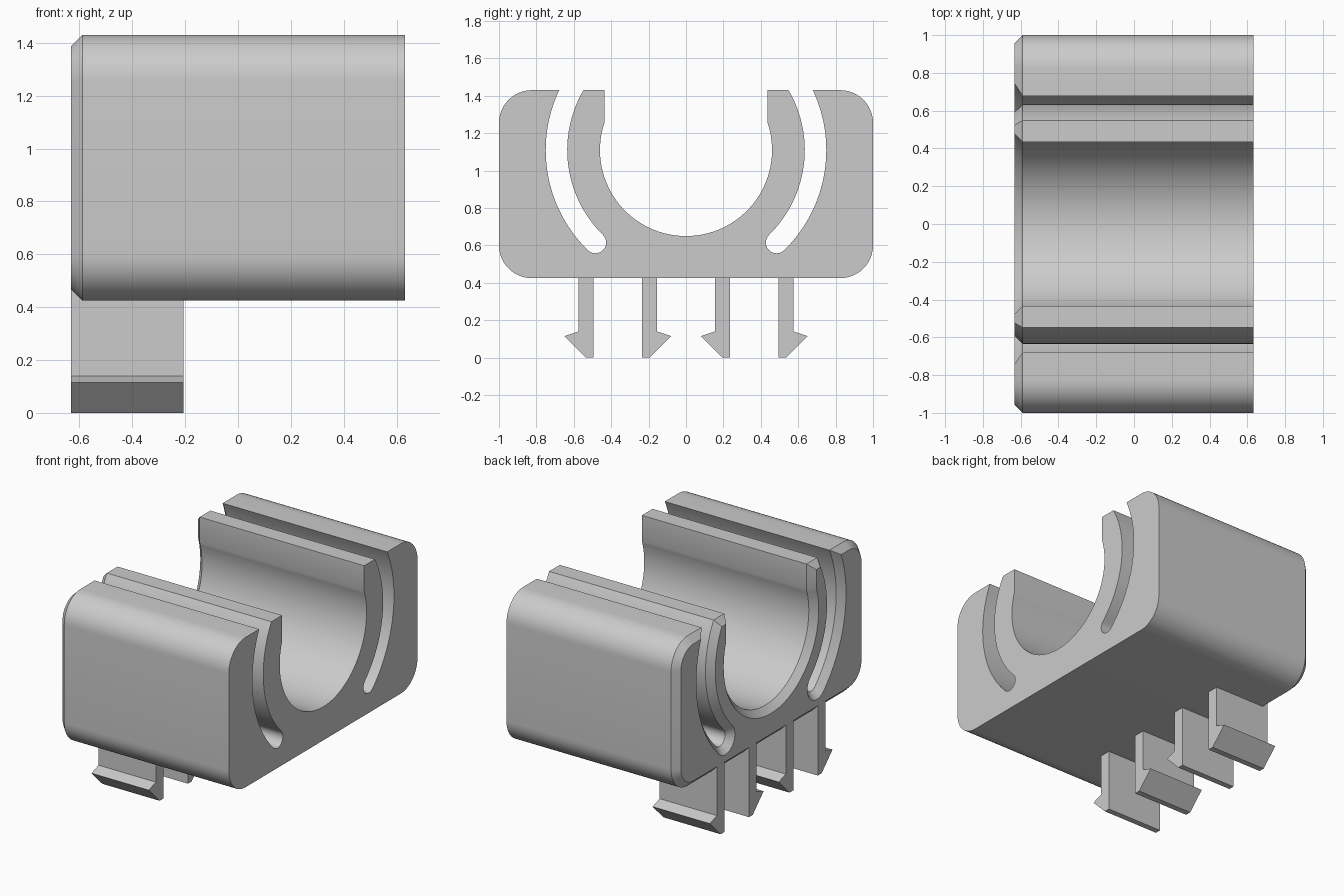
import bpy, bmesh
from math import sin, cos, asin, acos, pi, radians

if "Cube" in bpy.data.objects:
    bpy.data.objects.remove(bpy.data.objects["Cube"], do_unlink=True)

HALF = 0.632          # half length along x
CHAMFER = 0.043
AXIS_Z = 1.11         # centre of bore and slots

grey = bpy.data.materials.new("plain grey")
grey.use_nodes = True
grey.diffuse_color = (0.6, 0.6, 0.6, 1)
grey.node_tree.nodes["Principled BSDF"].inputs["Base Color"].default_value = (0.6, 0.6, 0.6, 1)


def arc(cy, cz, r, a0, a1, n):
    return [(cy + r * cos(a0 + (a1 - a0) * i / n), cz + r * sin(a0 + (a1 - a0) * i / n))
            for i in range(n + 1)]


def loft(name, sections):
    """Join matching (x, profile) sections into a closed solid."""
    bm = bmesh.new()
    rings = [[bm.verts.new((x, y, z)) for y, z in pts] for x, pts in sections]
    for a, b in zip(rings, rings[1:]):
        for i in range(len(a)):
            j = (i + 1) % len(a)
            bm.faces.new((a[i], a[j], b[j], b[i]))
    bm.faces.new(rings[0])
    bm.faces.new(rings[-1])
    bmesh.ops.recalc_face_normals(bm, faces=bm.faces)
    mesh = bpy.data.meshes.new(name)
    bm.to_mesh(mesh)
    bm.free()
    mesh.materials.append(grey)
    obj = bpy.data.objects.new(name, mesh)
    bpy.context.collection.objects.link(obj)
    bpy.ops.object.select_all(action="DESELECT")
    obj.select_set(True)
    bpy.context.view_layer.objects.active = obj
    bpy.ops.object.shade_smooth_by_angle(angle=radians(25))
    return obj


def clip_profile(d):
    """Clip cross-section with every edge moved inwards by d."""
    top, bottom, corner = 1.43 - d, 0.425 + d, 0.175
    r = corner - d
    slot_out, slot_in, slot_end, bore = 0.75 + d, 0.635 - d, 0.0575 + d, 0.46 + d
    end = -radians(45.6)
    mid = 0.6925
    # +y half, from the bottom corner round to the bore
    half = arc(1 - corner, 0.425 + corner, r, -pi / 2, 0, 12)
    half += arc(1 - corner, 1.43 - corner, r, 0, pi / 2, 12)
    half += arc(0, AXIS_Z, slot_out, asin((top - AXIS_Z) / slot_out), end, 28)
    half += arc(mid * cos(end), AXIS_Z + mid * sin(end), slot_end, end, end - pi, 12)[1:-1]
    half += arc(0, AXIS_Z, slot_in, end, asin((top - AXIS_Z) / slot_in), 28)
    lip = 0.435 + d
    half += [(lip, top)]
    half += arc(0, AXIS_Z, bore, acos(lip / bore), -pi / 2, 36)
    return half + [(-y, z) for y, z in reversed(half[:-1])]


# Clip body, chamfered at one end only
loft("clip_body", [(-HALF, clip_profile(CHAMFER)),
                   (-HALF + CHAMFER, clip_profile(0)),
                   (HALF, clip_profile(0))])

# Barbed snap legs: straight side position and barb direction
for side, name in ((-1, "right"), (1, "left")):
    for y0, way, place in ((0.495, 1, "outer"), (0.235, -1, "inner")):
        shape = [(0, 0.425 + CHAMFER), (0.08, 0.425 + CHAMFER), (0.08, 0.14),
                 (0.155, 0.115), (0.04, 0), (0, 0)]
        pts = [(side * (y0 + way * y), z) for y, z in shape]
        leg = "front" if side < 0 else "back"
        loft(f"{leg}_{place}_snap_leg", [(-HALF, pts), (-0.207, pts)])
